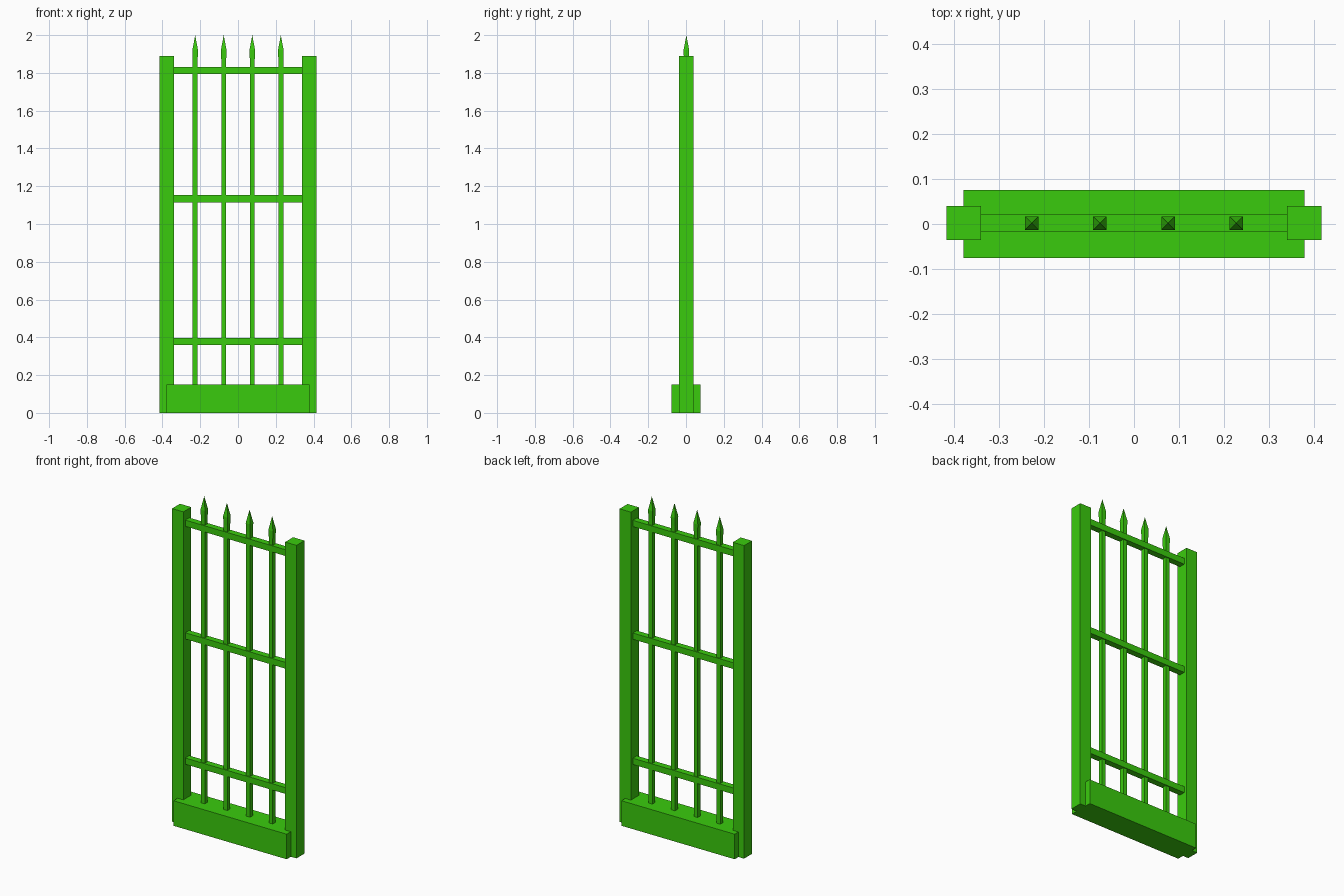
import bpy
import bmesh

# Remove the default cube
cube = bpy.data.objects.get("Cube")
if cube:
    bpy.data.objects.remove(cube, do_unlink=True)

# One green paint for everything
green = bpy.data.materials.new("green paint")
green.use_nodes = True
colour = (0.042, 0.6, 0.004, 1)
green.diffuse_color = colour
green.node_tree.nodes["Principled BSDF"].inputs["Base Color"].default_value = colour

UNIT = 0.3778     # half the spacing between post centres
OFFSET_Y = 0.002  # posts and bars sit slightly behind the plinth centre


def finish(name, bm):
    bmesh.ops.recalc_face_normals(bm, faces=bm.faces)
    mesh = bpy.data.meshes.new(name)
    bm.to_mesh(mesh)
    bm.free()
    mesh.materials.append(green)
    obj = bpy.data.objects.new(name, mesh)
    bpy.context.collection.objects.link(obj)
    return obj


def box(name, x, y, z0, z1, width, depth):
    bm = bmesh.new()
    bmesh.ops.create_cube(bm, size=1)
    for v in bm.verts:
        v.co.x = x + v.co.x * width
        v.co.y = y + v.co.y * depth
        v.co.z = z0 if v.co.z < 0 else z1
    return finish(name, bm)


def spiked_bar(name, x, y, sections, tip):
    """Square bar through (height, half width) sections, ending in a point."""
    bm = bmesh.new()
    rings = [[bm.verts.new((x + sx * h, y + sy * h, z))
              for sx, sy in ((-1, -1), (1, -1), (1, 1), (-1, 1))]
             for z, h in sections]
    bm.faces.new(rings[0])
    for low, high in zip(rings, rings[1:]):
        for i in range(4):
            j = (i + 1) % 4
            bm.faces.new((low[i], low[j], high[j], high[i]))
    point = bm.verts.new((x, y, tip))
    for i in range(4):
        bm.faces.new((rings[-1][i], rings[-1][(i + 1) % 4], point))
    return finish(name, bm)


# Plinth
box("plinth", 0, 0, 0, 0.4 * UNIT, 2 * UNIT, 0.4 * UNIT)

# Posts
for side, x in (("right", -UNIT), ("left", UNIT)):
    box(side + "_post", x, OFFSET_Y, 0, 5 * UNIT, 0.2 * UNIT, 0.2 * UNIT)

# Rails
for level, z in (("lower", 1.0), ("middle", 3.0), ("upper", 4.8)):
    box(level + "_rail", 0, OFFSET_Y, (z - 0.05) * UNIT, (z + 0.05) * UNIT,
        1.8 * UNIT, 0.1 * UNIT)

# Upright bars with flared spikes
for i in range(4):
    spiked_bar(f"bar_{i + 1}", (i - 1.5) * 0.4 * UNIT, OFFSET_Y,
               ((0.14, 0.013), (1.87, 0.013), (1.92, 0.015)), 2.0)
